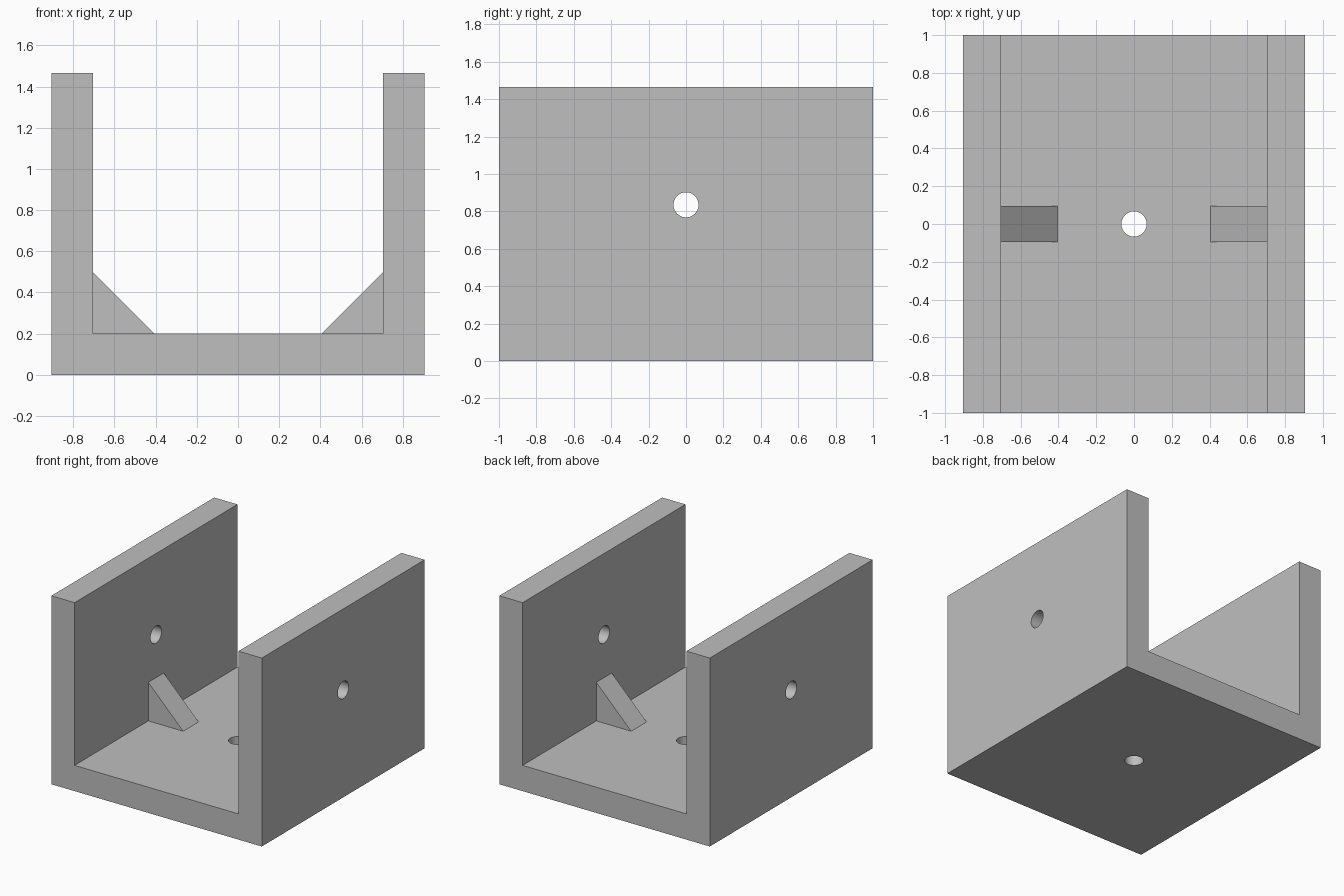
import bpy
import bmesh
from math import pi
from mathutils import Matrix

cube = bpy.data.objects.get("Cube")
if cube:
    bpy.data.objects.remove(cube, do_unlink=True)

HALF_W, INNER, BASE, HEIGHT = 0.905, 0.705, 0.2, 1.465
HOLE_R, HOLE_Z = 0.067, 0.835

grey = bpy.data.materials.new("light grey")
grey.use_nodes = True
grey.diffuse_color = (0.52, 0.52, 0.52, 1)
grey.node_tree.nodes["Principled BSDF"].inputs["Base Color"].default_value = grey.diffuse_color


def add_object(name, bm):
    bmesh.ops.recalc_face_normals(bm, faces=bm.faces)
    mesh = bpy.data.meshes.new(name)
    bm.to_mesh(mesh)
    bm.free()
    mesh.materials.append(grey)
    obj = bpy.data.objects.new(name, mesh)
    bpy.context.collection.objects.link(obj)
    return obj


def extrude_profile(name, points, half_depth):
    """Extrude an x-z outline along y, centred on y = 0."""
    bm = bmesh.new()
    face = bm.faces.new([bm.verts.new((x, -half_depth, z)) for x, z in points])
    grown = bmesh.ops.extrude_face_region(bm, geom=[face])["geom"]
    verts = [v for v in grown if isinstance(v, bmesh.types.BMVert)]
    bmesh.ops.translate(bm, verts=verts, vec=(0, 2 * half_depth, 0))
    return add_object(name, bm)


def drill(target, name, matrix, length):
    """Cut a round through-hole with a hidden cylinder."""
    bm = bmesh.new()
    bmesh.ops.create_cone(bm, cap_ends=True, segments=48, radius1=HOLE_R,
                          radius2=HOLE_R, depth=length, matrix=matrix)
    cutter = add_object(name, bm)
    cutter.hide_render = True
    cutter.hide_set(True)
    cutter.display_type = 'WIRE'
    mod = target.modifiers.new(name, 'BOOLEAN')
    mod.operation = 'DIFFERENCE'
    mod.solver = 'EXACT'
    mod.object = cutter
    bpy.context.view_layer.objects.active = target
    bpy.ops.object.modifier_apply(modifier=name)
    bpy.data.objects.remove(cutter, do_unlink=True)


# U-shaped channel: base plate and two side walls
right_half = [(-INNER, BASE), (-INNER, HEIGHT), (-HALF_W, HEIGHT), (-HALF_W, 0)]
outline = right_half + [(-x, z) for x, z in reversed(right_half)]
channel = extrude_profile("channel_bracket", outline, 1)

# Axle hole through both walls, mounting hole through the base
drill(channel, "axle_hole",
      Matrix.Translation((0, 0, HOLE_Z)) @ Matrix.Rotation(pi / 2, 4, 'Y'), 3)
drill(channel, "base_hole", Matrix.Translation((0, 0, BASE / 2)), 2 * BASE)

# Smooth hole walls, sharp edges elsewhere
bpy.ops.object.select_all(action='DESELECT')
channel.select_set(True)
bpy.context.view_layer.objects.active = channel
bpy.ops.object.shade_smooth_by_angle(angle=pi / 6)

# Triangular gussets in the inner corners
for side, name in ((1, "left_gusset"), (-1, "right_gusset")):
    extrude_profile(name, [(side * INNER, BASE), (side * (INNER - 0.3), BASE),
                           (side * INNER, BASE + 0.3)], 0.095)
